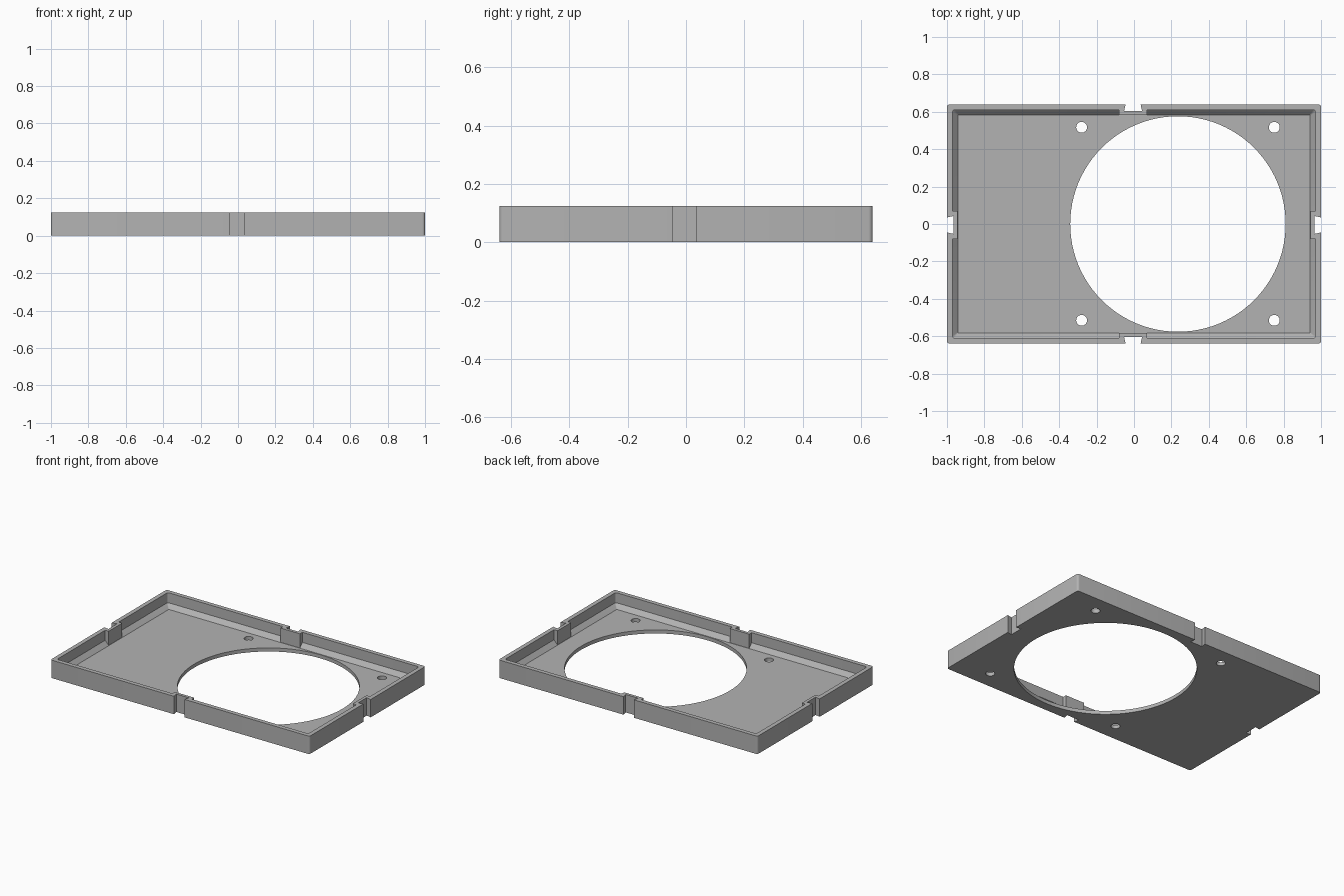
import bpy, bmesh, math
from mathutils import Matrix

old = bpy.data.objects.get("Cube")
if old:
    bpy.data.objects.remove(old, do_unlink=True)

HX, HY, H = 1.0, 0.64, 0.125      # half length, half width, height
FLOOR, WALL = 0.025, 0.03
CX = -0.005                       # notch centre along each side

grey = bpy.data.materials.new("grey plastic")
grey.use_nodes = True
grey.diffuse_color = (0.45, 0.45, 0.45, 1)
grey.node_tree.nodes["Principled BSDF"].inputs["Base Color"].default_value = (0.45, 0.45, 0.45, 1)


def make(name, bm):
    bmesh.ops.recalc_face_normals(bm, faces=bm.faces)
    me = bpy.data.meshes.new(name)
    bm.to_mesh(me)
    bm.free()
    me.materials.append(grey)
    ob = bpy.data.objects.new(name, me)
    bpy.context.collection.objects.link(ob)
    return ob


def rounded_loop(bm, inset, z, r, steps=4):
    verts = []
    for sx, sy, start in ((1, 1, 0), (-1, 1, 90), (-1, -1, 180), (1, -1, 270)):
        for i in range(steps + 1):
            a = math.radians(start + 90 * i / steps)
            verts.append(bm.verts.new((sx * (HX - inset - r) + r * math.cos(a),
                                       sy * (HY - inset - r) + r * math.sin(a), z)))
    return verts


def prism(name, points, z0, z1, matrix=Matrix()):
    bm = bmesh.new()
    low = [bm.verts.new((x, y, z0)) for x, y in points]
    high = [bm.verts.new((x, y, z1)) for x, y in points]
    bm.faces.new(low[::-1])
    bm.faces.new(high)
    n = len(points)
    for i in range(n):
        j = (i + 1) % n
        bm.faces.new((low[i], low[j], high[j], high[i]))
    bmesh.ops.transform(bm, matrix=matrix, verts=bm.verts)
    return make(name, bm)


def circle(x, y, r, n):
    return [(x + r * math.cos(2 * math.pi * i / n),
             y + r * math.sin(2 * math.pi * i / n)) for i in range(n)]


# Tray: stacked rounded loops from the underside, over the rim, to the floor
bm = bmesh.new()
loops = [rounded_loop(bm, *p) for p in (
    (0, 0, 0.015), (0, H, 0.015), (WALL, H, 0.012),
    (WALL, FLOOR + 0.03, 0.012), (WALL + 0.028, FLOOR, 0.004))]
for a, b in zip(loops, loops[1:]):
    for i in range(len(a)):
        j = (i + 1) % len(a)
        bm.faces.new((a[i], a[j], b[j], b[i]))
bm.faces.new(loops[0][::-1])
bm.faces.new(loops[-1])
tray = make("tray", bm)

# Bosses behind each notch, and the dovetail notches, on all four sides
bosses, cutters = [], []
for side, angle, reach in (("front", 0, HY), ("right", 90, HX),
                           ("back", 180, HY), ("left", 270, HX)):
    turn = Matrix.Rotation(math.radians(angle), 4, 'Z')
    c = CX if angle < 180 else -CX
    y = -reach
    bosses.append(prism(side + "_boss", [(c - 0.075, y + 0.01), (c + 0.075, y + 0.01),
                                         (c + 0.075, y + 0.057), (c - 0.075, y + 0.057)],
                        0.01, H, turn))
    cutters.append(prism(side + "_notch", [(c - 0.037, y - 0.02), (c + 0.037, y - 0.02),
                                           (c + 0.04, y), (c + 0.048, y + 0.036),
                                           (c - 0.048, y + 0.036), (c - 0.04, y)],
                         -0.1, H + 0.1, turn))

# Large round opening and four screw holes
cutters.append(prism("round_opening", circle(0.235, 0, 0.576, 96), -0.1, FLOOR + 0.02))
for x in (-0.28, 0.75):
    for y in (-0.515, 0.517):
        cutters.append(prism("screw_hole", circle(x, y, 0.029, 32), -0.1, FLOOR + 0.02))

for tool, mode in [(b, 'UNION') for b in bosses] + [(c, 'DIFFERENCE') for c in cutters]:
    mod = tray.modifiers.new(tool.name, 'BOOLEAN')
    mod.operation, mod.solver, mod.object = mode, 'EXACT', tool

# Bake the cuts and drop the helper shapes
bpy.context.view_layer.update()
baked = bpy.data.meshes.new_from_object(tray.evaluated_get(bpy.context.evaluated_depsgraph_get()))
tray.modifiers.clear()
tray.data = baked
for tool in bosses + cutters:
    bpy.data.objects.remove(tool, do_unlink=True)

bpy.ops.object.select_all(action='DESELECT')
tray.select_set(True)
bpy.context.view_layer.objects.active = tray
bpy.ops.object.shade_smooth_by_angle(angle=math.radians(30))
